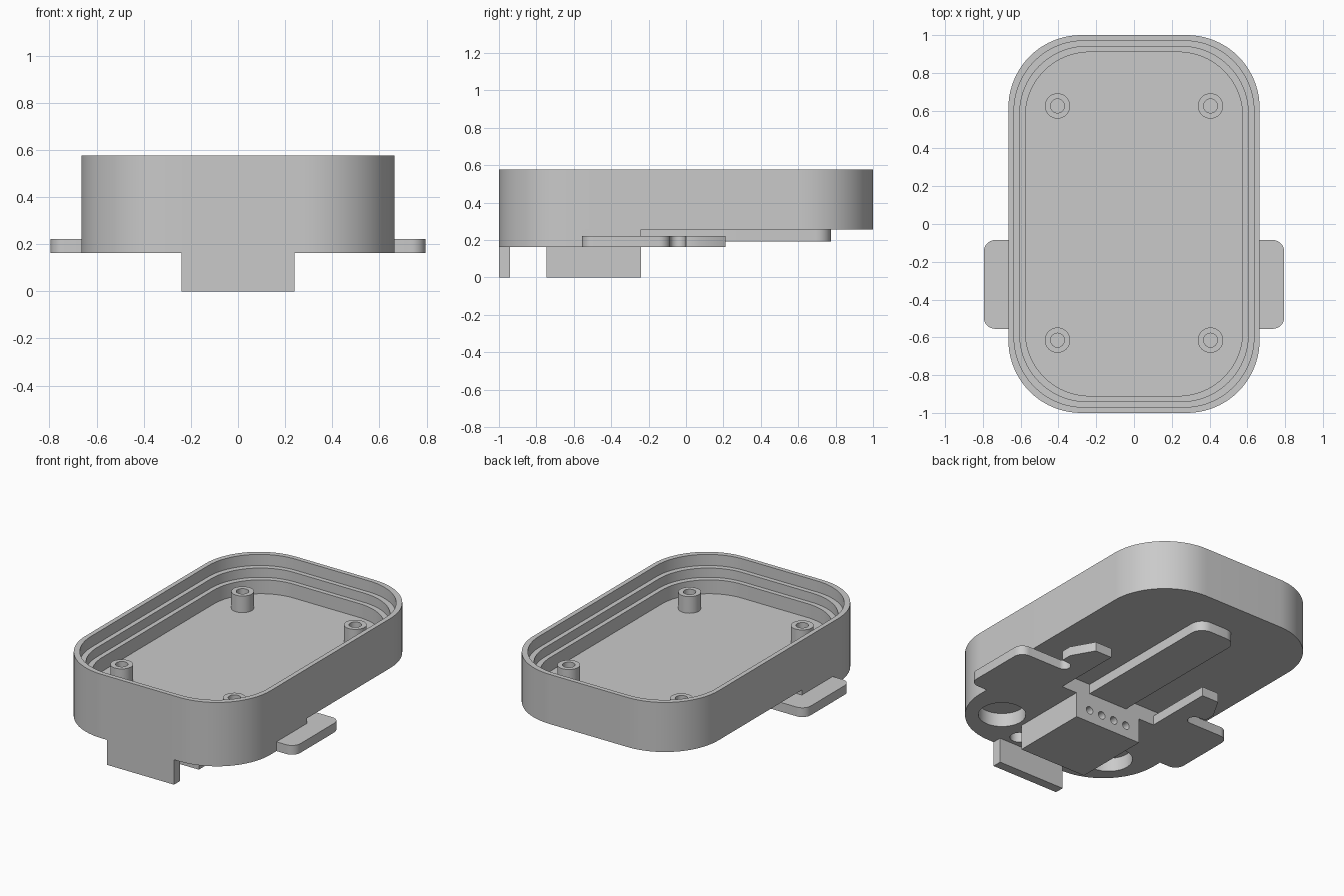
import bpy, bmesh, math

if "Cube" in bpy.data.objects:
    bpy.data.objects.remove(bpy.data.objects["Cube"])

grey = bpy.data.materials.new("plain grey plastic")
grey.use_nodes = True
grey.diffuse_color = (0.59, 0.59, 0.59, 1)
grey.node_tree.nodes["Principled BSDF"].inputs["Base Color"].default_value = (0.59, 0.59, 0.59, 1)

HALF_X, HALF_Y, CORNER = 0.665, 1.0, 0.385
FLOOR, BASE, STEP_Y = 0.255, 0.162, -0.24


def arc(cx, cy, r, start, end, steps):
    return [(cx + r * math.cos(math.radians(start + (end - start) * i / steps)),
             cy + r * math.sin(math.radians(start + (end - start) * i / steps)))
            for i in range(steps + 1)]


def rounded_rect(inset=0, steps=20):
    r, pts = CORNER - 0.5 * inset, []
    cx, cy = HALF_X - inset - r, HALF_Y - inset - r
    for i, (sx, sy) in enumerate([(1, 1), (-1, 1), (-1, -1), (1, -1)]):
        pts += arc(sx * cx, sy * cy, r, i * 90, i * 90 + 90, steps)
    return pts


def circle(x, y, r, steps=32):
    return arc(x, y, r, 0, 360, steps)[:-1]


def loft(name, rings):
    """Skin a list of (outline, z) rings and cap both ends."""
    bm = bmesh.new()
    loops = [[bm.verts.new((x, y, z)) for x, y in pts] for pts, z in rings]
    for a, b in zip(loops, loops[1:]):
        for i in range(len(a)):
            j = (i + 1) % len(a)
            bm.faces.new((a[i], a[j], b[j], b[i]))
    bm.faces.new(loops[0][::-1])
    bm.faces.new(loops[-1])
    bmesh.ops.recalc_face_normals(bm, faces=bm.faces)
    mesh = bpy.data.meshes.new(name)
    bm.to_mesh(mesh)
    bm.free()
    mesh.materials.append(grey)
    obj = bpy.data.objects.new(name, mesh)
    bpy.context.collection.objects.link(obj)
    return obj


def prism(name, outline, z0, z1):
    return loft(name, [(outline, z0), (outline, z1)])


def box(name, x, y0, y1, z0, z1):
    return prism(name, [(-x, y0), (x, y0), (x, y1), (-x, y1)], z0, z1)


def activate(obj):
    bpy.ops.object.select_all(action="DESELECT")
    obj.select_set(True)
    bpy.context.view_layer.objects.active = obj


def cut(obj, cutter):
    cutter.hide_render = True
    mod = obj.modifiers.new("cut", "BOOLEAN")
    mod.operation, mod.solver, mod.object = "DIFFERENCE", "EXACT", cutter
    activate(obj)
    bpy.ops.object.modifier_apply(modifier=mod.name)
    bpy.data.objects.remove(cutter)


parts = []

# Open tray with two ledges inside the rim
profile = [(0, FLOOR), (0, 0.577), (0.03, 0.577), (0.03, 0.505),
           (0.06, 0.505), (0.06, 0.445), (0.09, 0.445), (0.09, 0.355)]
parts.append(loft("tray", [(rounded_rect(i), z) for i, z in profile]))

# Hollow screw posts
for sx in (-1, 1):
    for y in (-0.615, 0.625):
        rings = [(0.067, 0.35), (0.067, 0.463), (0.037, 0.463), (0.037, 0.36)]
        parts.append(loft("screw_post", [(circle(sx * 0.405, y, r), z) for r, z in rings]))

# Thick front base with round recesses
front = [p for p in rounded_rect() if p[1] < STEP_Y]
base = prism("front_base", [(-HALF_X, STEP_Y)] + front + [(HALF_X, STEP_Y)], BASE, FLOOR)
for sx in (-1, 1):
    for x, y, r in ((0.41, -0.72, 0.14), (0.16, -0.86, 0.055)):
        cut(base, prism("hole_cutter", circle(sx * x, y, r), 0.1, FLOOR - 0.005))
parts.append(base)

# Side tabs with hooked arms reaching back
tab = [(0.35, STEP_Y), (HALF_X, STEP_Y), (HALF_X, -0.555)]
tab += arc(0.735, -0.495, 0.06, -90, 0, 8) + arc(0.735, -0.145, 0.06, 0, 90, 8)
tab += arc(0.5, -0.045, 0.04, 270, 90, 10)
tab += [(0.55, 0), (0.55, 0.07), (0.47, 0.21), (0.35, 0.21)]
for side, sx in (("left", 1), ("right", -1)):
    parts.append(prism(side + "_tab", [(sx * x, y) for x, y in tab], BASE, 0.222))

# Central rail with rounded end
rail = [(-0.14, STEP_Y), (0.14, STEP_Y)]
rail += arc(0.06, 0.695, 0.08, 0, 90, 8) + arc(-0.06, 0.695, 0.08, 90, 180, 8)
parts.append(prism("centre_rail", rail, 0.192, FLOOR))

# Connector block with four sockets in its back face
block = box("connector_block", 0.24, -0.745, STEP_Y, 0, BASE)
for i in range(4):
    bpy.ops.mesh.primitive_cylinder_add(vertices=20, radius=0.025, depth=0.2,
                                        location=((i - 1.5) * 0.093, STEP_Y, 0.08),
                                        rotation=(math.pi / 2, 0, 0))
    cut(block, bpy.context.object)
parts.append(block)

# Front lip
parts.append(box("front_lip", 0.24, -1.0, -0.94, 0, BASE))

for obj in parts:
    activate(obj)
    bpy.ops.object.shade_smooth_by_angle(angle=math.radians(30))
